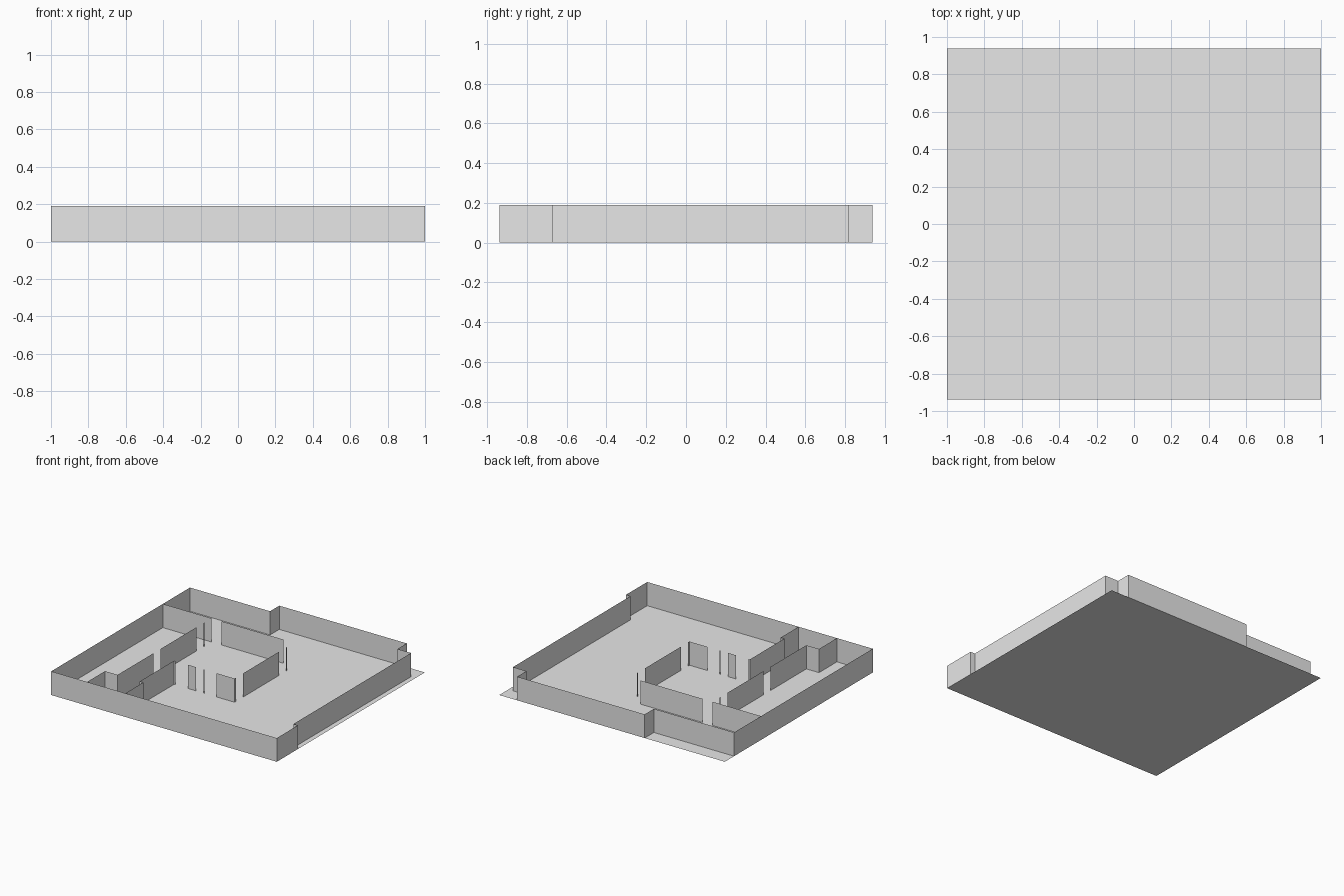
import bpy
import bmesh

cube = bpy.data.objects.get("Cube")
if cube:
    bpy.data.objects.remove(cube, do_unlink=True)

HEIGHT = 0.19
X, Y = 1.0, 0.937

grey = bpy.data.materials.new("plain_grey")
grey.use_nodes = True
colour = (0.8, 0.8, 0.8, 1)
grey.diffuse_color = colour
grey.node_tree.nodes["Principled BSDF"].inputs["Base Color"].default_value = colour


def finish(name, bm):
    mesh = bpy.data.meshes.new(name)
    bm.to_mesh(mesh)
    bm.free()
    mesh.materials.append(grey)
    obj = bpy.data.objects.new(name, mesh)
    bpy.context.collection.objects.link(obj)


def wall(name, path, closed=False):
    """Raise a thin sheet wall along a floor-plan path."""
    bm = bmesh.new()
    points = [bm.verts.new((x, y, 0)) for x, y in path]
    ends = points[1:] + points[:1] if closed else points[1:]
    edges = [bm.edges.new(pair) for pair in zip(points, ends)]
    raised = bmesh.ops.extrude_edge_only(bm, edges=edges)["geom"]
    verts = [v for v in raised if isinstance(v, bmesh.types.BMVert)]
    bmesh.ops.translate(bm, verts=verts, vec=(0, 0, HEIGHT))
    bmesh.ops.recalc_face_normals(bm, faces=bm.faces)
    finish(name, bm)


# Floor slab sheet
bm = bmesh.new()
bm.faces.new([bm.verts.new((x, y, 0)) for x, y in ((-X, -Y), (X, -Y), (X, Y), (-X, Y))])
finish("floor", bm)

# Outer wall with its stepped corners
wall("outer_wall", [(-X, -Y), (X, -Y), (X, -0.67), (0.96, -0.67), (0.96, 0.82),
                    (0.84, 0.82), (0.84, Y), (-0.29, Y), (-0.29, 0.82), (-X, 0.82)],
     closed=True)

# Back partition, broken by a doorway
BACK = 0.477
wall("back_partition_right", [(-X, BACK), (-0.57, BACK)])
wall("back_partition_left", [(-0.48, BACK), (0.07, BACK)])

# Matching side partitions and door posts of the central room
for side, x in (("right", -0.57), ("left", 0.162)):
    wall(f"{side}_door_post", [(x, 0.377), (x, 0.388)])
    wall(f"{side}_partition", [(x, -0.165), (x, 0.287)])

# Front partition, broken by doorways
FRONT = -0.275
wall("front_partition_corner", [(0.162, -0.257), (0.162, FRONT), (0.0, FRONT)])
wall("front_door_post", [(-0.113, FRONT), (-0.105, FRONT)])
wall("front_partition_short", [(-0.25, FRONT), (-0.18, FRONT)])

# Stepped walls of the front passage
wall("passage_wall_left", [(-0.36, FRONT), (-0.374, FRONT), (-0.374, -0.71),
                           (-0.342, -0.71), (-0.342, -Y)])
wall("passage_wall_right", [(-0.57, -0.257), (-0.57, -0.71), (-0.682, -0.71), (-0.682, -Y)])
